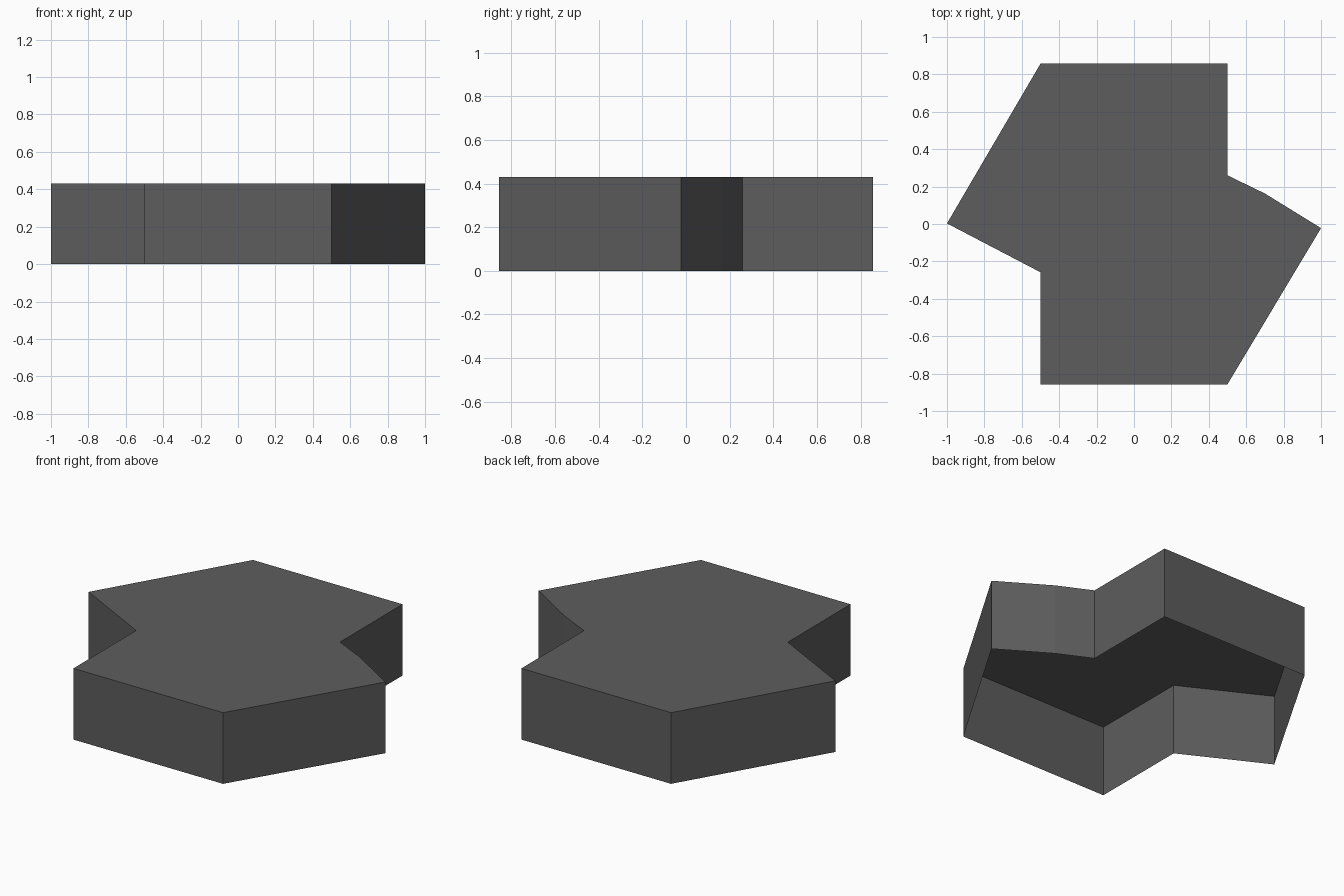
import bpy, bmesh

if "Cube" in bpy.data.objects:
    bpy.data.objects.remove(bpy.data.objects["Cube"])

HEIGHT = 0.43

# Flat dark grey
grey = bpy.data.materials.new("dark grey")
grey.diffuse_color = (0.11, 0.11, 0.11, 1)
grey.use_nodes = True
grey.node_tree.nodes["Principled BSDF"].inputs["Base Color"].default_value = grey.diffuse_color

# Notched hexagon outline, counter-clockwise from above
outline = [(-0.5, 0.857), (-1, 0.003), (-0.5, -0.258), (-0.5, -0.857),
           (0.5, -0.857), (1, -0.022), (0.7, 0.163), (0.5, 0.26), (0.5, 0.857)]

# Tile shell: top cap plus thin side walls, open underneath
bm = bmesh.new()
top = [bm.verts.new((x, y, HEIGHT)) for x, y in outline]
base = [bm.verts.new((x, y, 0)) for x, y in outline]
bm.faces.new(top)
for i in range(len(outline)):
    j = (i + 1) % len(outline)
    bm.faces.new((base[i], base[j], top[j], top[i]))

mesh = bpy.data.meshes.new("notched_hex_tile")
bm.to_mesh(mesh)
bm.free()
mesh.materials.append(grey)
bpy.context.collection.objects.link(bpy.data.objects.new("notched_hex_tile", mesh))
